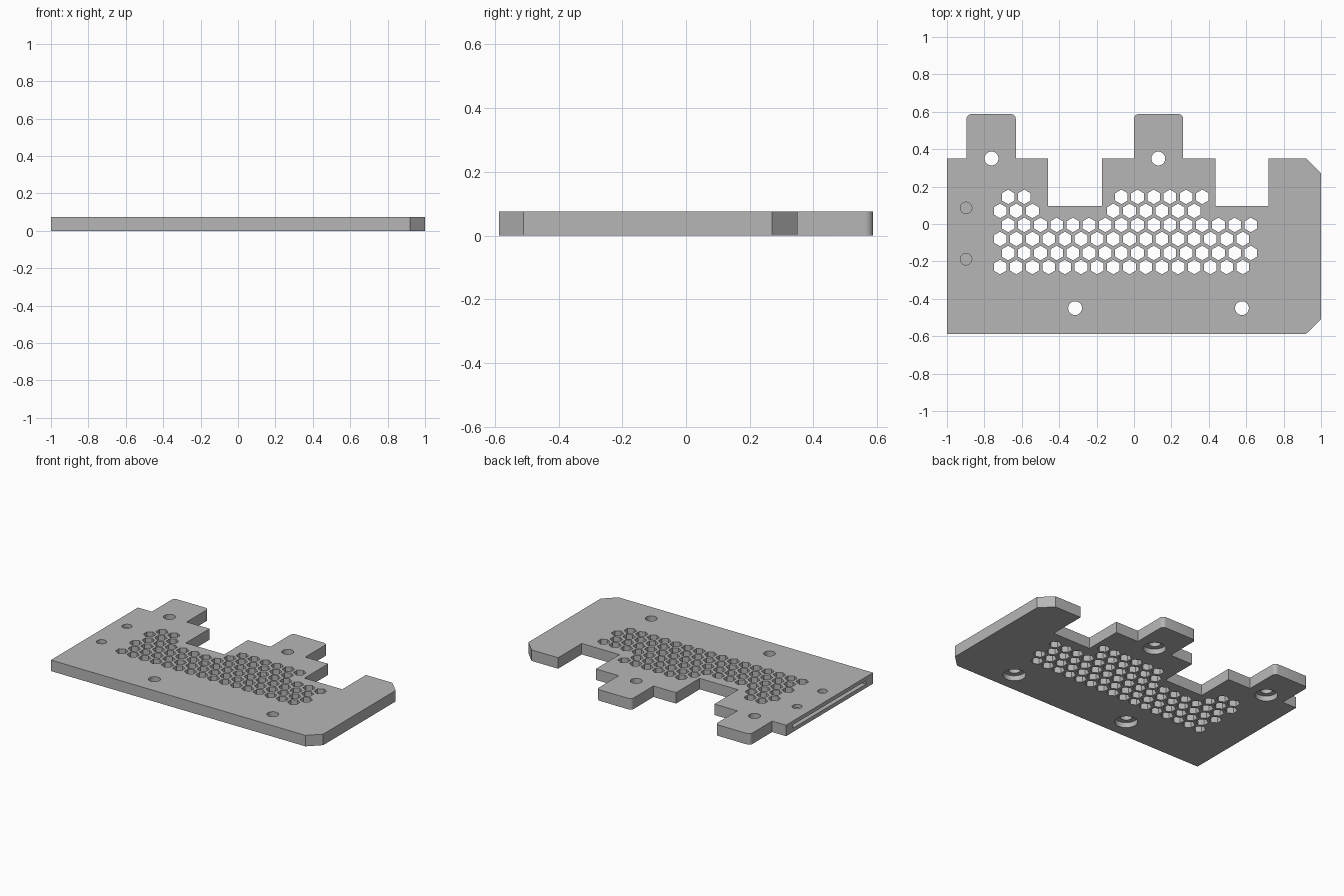
import bpy, bmesh, math

if "Cube" in bpy.data.objects:
    bpy.data.objects.remove(bpy.data.objects["Cube"], do_unlink=True)

THICK = 0.075
BACK = 0.5875

grey = bpy.data.materials.new("plain grey")
grey.use_nodes = True
grey.diffuse_color = (0.47, 0.47, 0.47, 1)
grey.node_tree.nodes["Principled BSDF"].inputs["Base Color"].default_value = grey.diffuse_color


def prism(bm, points, z0, z1):
    """Add a closed vertical prism with the given outline."""
    face = bm.faces.new([bm.verts.new((x, y, z0)) for x, y in points])
    result = bmesh.ops.extrude_face_region(bm, geom=[face])
    top = [v for v in result["geom"] if isinstance(v, bmesh.types.BMVert)]
    bmesh.ops.translate(bm, verts=top, vec=(0, 0, z1 - z0))


def ring(cx, cy, radius, sides):
    """Regular polygon with one corner pointing to the back."""
    angles = [math.pi / 2 + math.tau * i / sides for i in range(sides)]
    return [(cx + radius * math.cos(a), cy + radius * math.sin(a)) for a in angles]


def make_object(name, bm):
    bmesh.ops.recalc_face_normals(bm, faces=bm.faces)
    mesh = bpy.data.meshes.new(name)
    bm.to_mesh(mesh)
    bm.free()
    mesh.materials.append(grey)
    obj = bpy.data.objects.new(name, mesh)
    bpy.context.collection.objects.link(obj)
    return obj


def cut(target, name, outlines, z0, z1):
    """Subtract a group of separate prisms from the target."""
    bm = bmesh.new()
    for points in outlines:
        prism(bm, points, z0, z1)
    cutter = make_object(name, bm)
    cutter.hide_render = True
    mod = target.modifiers.new(name, 'BOOLEAN')
    mod.operation = 'DIFFERENCE'
    mod.solver = 'EXACT'
    mod.object = cutter
    bpy.context.view_layer.objects.active = target
    bpy.ops.object.modifier_apply(modifier=mod.name)
    bpy.data.objects.remove(cutter, do_unlink=True)


# Plate outline with notches, tabs and chamfered corners
outline = [
    (-1, -BACK), (0.92, -BACK), (1, -0.51), (1, 0.27), (0.92, 0.35),
    (0.72, 0.35), (0.72, 0.095), (0.435, 0.095), (0.435, 0.35),
    (0.263, 0.35), (0.263, BACK), (0, BACK), (0, 0.35),
    (-0.17, 0.35), (-0.17, 0.095), (-0.46, 0.095), (-0.46, 0.35),
    (-0.632, 0.35), (-0.632, BACK), (-0.895, BACK), (-0.895, 0.35), (-1, 0.35),
]
bm = bmesh.new()
prism(bm, outline, 0, THICK)

# Rounded tab corners
corners = [e for e in bm.edges
           if all(v.co.y > BACK - 0.01 for v in e.verts)
           and abs(e.verts[0].co.z - e.verts[1].co.z) > 0.01]
bmesh.ops.bevel(bm, geom=corners, offset=0.025, segments=6, profile=0.5, affect='EDGES')
plate = make_object("vented_plate", bm)

# Honeycomb vents: odd and even rows are staggered
PITCH = 0.0865
upper = [*range(7, 13)]
full = range(16)
rows = [[0, 1] + upper, [0, 1, 2] + upper, full, full, full, full]
vents = []
for r, columns in enumerate(rows):
    start = -0.673 if r % 2 == 0 else -0.716
    vents += [ring(start + c * PITCH, 0.145 - r * 0.075, 0.039, 6) for c in columns]
cut(plate, "vent_cutter", vents, -0.1, 0.2)

# Screw holes, counterbored from below
screws = [(-0.762, 0.35), (0.13, 0.35), (-0.315, -0.45), (0.577, -0.45)]
cut(plate, "screw_cutter", [ring(x, y, 0.037, 32) for x, y in screws], -0.1, 0.2)
cut(plate, "counterbore_cutter", [ring(x, y, 0.07, 32) for x, y in screws], -0.1, 0.035)

# Thin slot in the side edge, with two blind holes opening into it
slot = [(-1.1, -0.51), (-0.82, -0.51), (-0.82, 0.275), (-1.1, 0.275)]
cut(plate, "slot_cutter", [slot], 0.026, 0.049)
cut(plate, "blind_hole_cutter",
    [ring(-0.898, y, 0.031, 32) for y in (0.086, -0.188)], 0.038, 0.2)

# Smooth round walls, sharp edges elsewhere
bpy.ops.object.select_all(action='DESELECT')
plate.select_set(True)
bpy.context.view_layer.objects.active = plate
bpy.ops.object.shade_smooth_by_angle(angle=math.radians(30))
